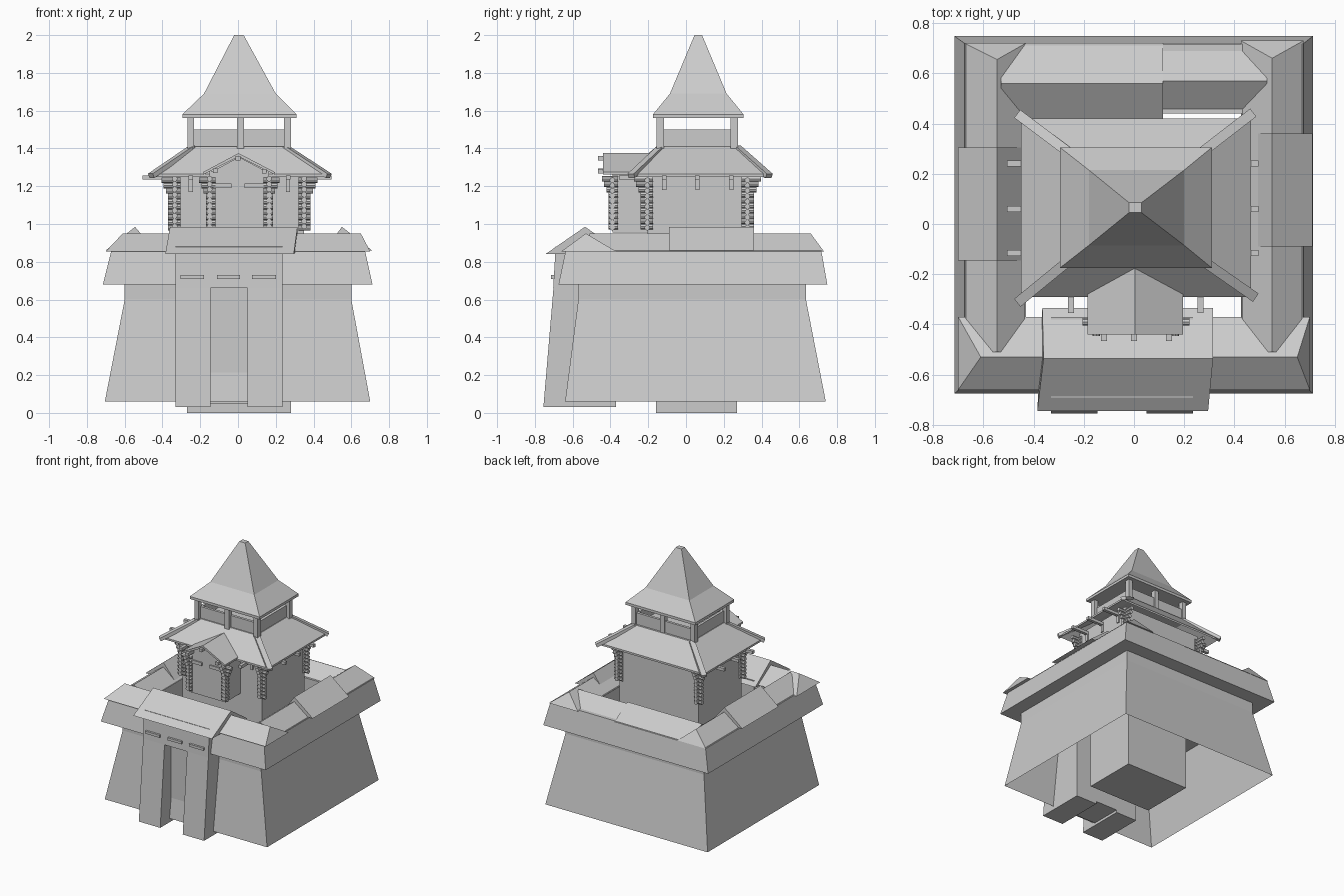
import bpy, math
from mathutils import Vector


def mesh(name, verts, faces):
    me = bpy.data.meshes.new(name)
    me.from_pydata(verts, [], faces)
    me.update()
    ob = bpy.data.objects.new(name, me)
    bpy.context.collection.objects.link(ob)
    return ob


def loft(name, rects, bottom=True, top=True):
    """Skin a stack of rectangles given as (x0, x1, y0, y1, z)."""
    v, f = [], []
    for x0, x1, y0, y1, z in rects:
        v += [(x0, y0, z), (x1, y0, z), (x1, y1, z), (x0, y1, z)]
    for i in range(len(rects) - 1):
        for k in range(4):
            a, b = i * 4 + k, i * 4 + (k + 1) % 4
            f.append((a, b, b + 4, a + 4))
    if bottom:
        f.append((3, 2, 1, 0))
    if top:
        n = len(v)
        f.append((n - 4, n - 3, n - 2, n - 1))
    return mesh(name, v, f)


def box(name, x0, x1, y0, y1, z0, z1):
    return loft(name, [(x0, x1, y0, y1, z0), (x0, x1, y0, y1, z1)])


def ridge_x(name, x0, x1, y0, y1, z0, z1, yr, r0, r1):
    """Hipped or gabled roof with its ridge along x from r0 to r1."""
    v = [(x0, y0, z0), (x1, y0, z0), (x1, y1, z0), (x0, y1, z0), (r0, yr, z1), (r1, yr, z1)]
    return mesh(name, v, [(0, 1, 5, 4), (1, 2, 5), (2, 3, 4, 5), (3, 0, 4), (3, 2, 1, 0)])


def ridge_y(name, x0, x1, y0, y1, z0, z1, xr, r0, r1):
    """Hipped or gabled roof with its ridge along y from r0 to r1."""
    v = [(x0, y0, z0), (x1, y0, z0), (x1, y1, z0), (x0, y1, z0), (xr, r0, z1), (xr, r1, z1)]
    return mesh(name, v, [(0, 1, 4), (1, 2, 5, 4), (2, 3, 5), (3, 0, 4, 5), (3, 2, 1, 0)])


def beam(name, a, b, w, h):
    """Squared timber between two points."""
    a, b = Vector(a), Vector(b)
    d = (b - a).normalized()
    s = d.cross(Vector((0, 0, 1))).normalized() * w / 2
    u = s.cross(d).normalized() * h / 2
    v = [p + q for p in (a, b) for q in (-s - u, s - u, s + u, -s + u)]
    return mesh(name, v, [(0, 1, 5, 4), (1, 2, 6, 5), (2, 3, 7, 6), (3, 0, 4, 7),
                          (3, 2, 1, 0), (4, 5, 6, 7)])


def log(name, a, b, r=0.015):
    a, b = Vector(a), Vector(b)
    bpy.ops.mesh.primitive_cylinder_add(vertices=8, radius=r, depth=(b - a).length,
                                        location=(a + b) / 2)
    ob = bpy.context.object
    ob.name = name
    ob.rotation_euler = (b - a).to_track_quat('Z', 'Y').to_euler()


# Battered curtain wall, flared hoarding and wall walk around an open shaft
loft("curtain_wall", [
    (-.705, .70, -.64, .74, .06), (-.60, .60, -.57, .635, .60),
    (-.60, .60, -.57, .635, .68), (-.715, .712, -.675, .748, .68),
    (-.67, .672, -.637, .716, .86), (-.43, .43, -.38, .44, .86),
    (-.43, .43, -.38, .44, .60), (-.60, .60, -.57, .635, .60)], False, False)

# Wall roofs
ridge_x("front_wall_roof", -.70, .70, -.66, -.37, .855, .95, -.53, -.61, .65)
ridge_x("back_wall_roof_left", -.53, .115, .42, .72, .855, .95, .56, -.53, .115)
ridge_x("back_wall_roof_right", .115, .53, .45, .695, .855, .942, .57, .115, .53)
ridge_y("left_wall_roof", -.675, -.43, -.51, .72, .855, .95, -.545, -.51, .655)
ridge_y("right_wall_roof", .425, .675, -.51, .73, .855, .95, .55, -.51, .66)
ridge_y("left_raised_roof", -.70, -.44, -.145, .305, .86, .985, -.545, -.145, .305)
ridge_y("right_raised_roof", .46, .71, -.09, .36, .86, .985, .55, -.09, .36)

# Gate tower: two legs, lintel block, ledge slots and skewed roof
for side, x0, x1 in (("left", -.33, -.145), ("right", .05, .235)):
    loft("gate_leg_" + side, [(x0, x1, -.755, -.37, .03), (x0, x1, -.70, -.37, .68)])
loft("gate_head", [(-.33, .235, -.703, -.37, .66), (-.33, .235, -.69, -.37, .88)])
box("gate_back", -.145, .05, -.62, -.37, .05, .66)
for x0, x1 in ((-.305, -.18), (-.11, .01), (.075, .20)):
    box("gate_slot", x0, x1, -.715, -.68, .71, .73)
gx = ((-.385, .295, -.745, .84), (-.36, .315, -.535, .985), (-.365, .315, -.335, .85))
gv = [(x, y, z) for x0, x1, y, z in gx for x in (x0, x1)]
mesh("gate_roof", gv, [(0, 1, 3, 2), (2, 3, 5, 4), (0, 2, 4), (1, 5, 3), (4, 5, 1, 0)])

# Keep: foundation, log walls and bay
box("keep_foundation", -.27, .28, -.16, .27, 0, .70)
box("keep_walls", -.335, .35, -.205, .325, .68, 1.28)
box("bay_walls", -.15, .165, -.39, -.20, .955, 1.28)
mesh("bay_gable", [(-.15, -.39, 1.27), (.165, -.39, 1.27), (.005, -.39, 1.355),
                   (-.15, -.2, 1.27), (.165, -.2, 1.27), (.005, -.2, 1.355)],
     [(0, 1, 2), (3, 5, 4), (0, 2, 5, 3), (1, 4, 5, 2), (0, 3, 4, 1)])

# Crossed log ends at every corner, lengthening below the eaves
corners = [(-.335, -.205, -1, -1, .035), (.35, -.205, 1, -1, .035),
           (-.335, .325, -1, 1, .035), (.35, .325, 1, 1, .035),
           (-.15, -.39, -1, -1, .02), (.165, -.39, 1, -1, .02)]
for cx, cy, sx, sy, e in corners:
    for i in range(10):
        z = .98 + .028 * i
        ext = e + max(0, i - 6) * .012
        log("log_end", (cx - sx * .03, cy, z), (cx + sx * ext, cy, z))
        log("log_end", (cx, cy - sy * .03, z + .007), (cx, cy + sy * ext, z + .007))

# Slit windows and bay slots
for x in (-.25, .265):
    box("front_slit", x - .011, x + .011, -.213, -.19, 1.17, 1.235)
    box("front_beam_end", x - .012, x + .012, -.355, -.19, 1.235, 1.258)
for y in (-.115, .06, .24):
    box("right_slit", .34, .358, y - .011, y + .011, 1.18, 1.24)
    box("left_slit", -.343, -.325, y - .011, y + .011, 1.18, 1.24)
    box("right_beam_end", .34, .495, y - .012, y + .012, 1.235, 1.258)
    box("left_beam_end", -.505, -.325, y - .012, y + .012, 1.235, 1.258)
for x0, x1 in ((-.13, -.035), (.035, .14)):
    box("bay_slot", x0, x1, -.40, -.38, 1.19, 1.215)

# Bay roof with purlins
for s, ex, ez in ((-1, -.185, 1.275), (1, .195, 1.275)):
    v = [(x, y, z) for y in (-.44, -.14) for x, z in
         ((0.003, 1.375), (ex, ez), (ex, ez - .014), (0.003, 1.357))]
    mesh("bay_roof_slope", v, [(0, 1, 5, 4), (1, 2, 6, 5), (2, 3, 7, 6), (3, 0, 4, 7),
                               (0, 3, 2, 1), (4, 5, 6, 7)])
for x, z in ((-.12, 1.282), (0, 1.347), (.14, 1.28)):
    box("bay_purlin", x - .012, x + .012, -.465, -.2, z - .012, z + .012)

# Main hipped roof, thin shell, and hip timbers
loft("main_roof", [(-.25, .26, -.13, .27, 1.385), (-.45, .465, -.29, .42, 1.25),
                   (-.45, .465, -.29, .42, 1.265), (-.25, .26, -.14, .28, 1.41)], True, True)
for a, b in (((-.46, -.31), (-.24, -.13)), ((.48, -.29), (.25, -.13)),
             ((-.46, .435), (-.24, .27)), ((.47, .44), (.25, .27))):
    beam("hip_timber", (*a, 1.255), (*b, 1.405), .04, .025)

# Lookout: parapet, posts and spire roof
loft("lookout_parapet", [
    (-.245, .255, -.13, .265, 1.40), (-.245, .255, -.13, .265, 1.50),
    (-.225, .235, -.11, .245, 1.50), (-.225, .235, -.11, .245, 1.415)], False, True)
for y in (-.137, .255):
    for x in (-.25, .013, .262):
        box("lookout_post", x - .018, x + .018, y - .02, y + .02, 1.40, 1.57)
loft("spire_roof", [
    (-.295, .31, -.175, .305, 1.56), (-.295, .31, -.175, .305, 1.58),
    (-.18, .20, -.085, .215, 1.69), (-.02, .03, .045, .085, 2.0)])
